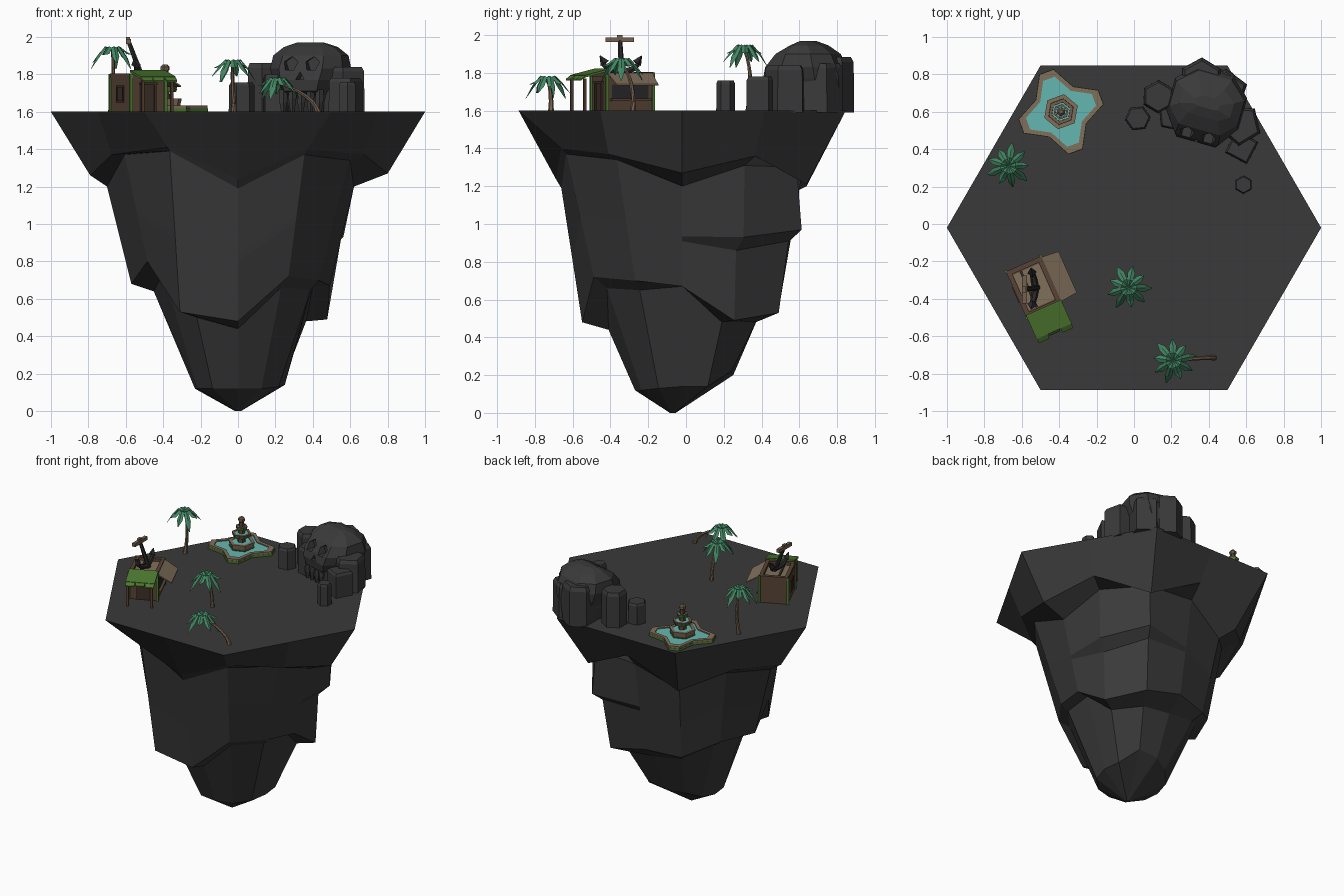
import bpy, bmesh, math
from mathutils import Matrix, Vector

if "Cube" in bpy.data.objects:
    bpy.data.objects.remove(bpy.data.objects["Cube"])


def material(name, rgb):
    m = bpy.data.materials.new(name)
    m.diffuse_color = (*rgb, 1)
    m.use_nodes = True
    m.node_tree.nodes["Principled BSDF"].inputs["Base Color"].default_value = m.diffuse_color
    return m


ROCK = material("dark rock", (.042, .042, .042))
LEAF = material("palm green", (.055, .24, .125))
TRUNK = material("trunk brown", (.17, .115, .075))
WALL = material("wall brown", (.095, .055, .035))
DARK = material("dark wood", (.045, .028, .02))
TAN = material("tan stone", (.22, .16, .105))
MOSS = material("moss green", (.075, .19, .03))
WATER = material("teal water", (.13, .47, .44))
IRON = material("dark iron", (.022, .022, .024))


def mesh(name, verts, faces, mat, M=Matrix()):
    bm = bmesh.new()
    vs = [bm.verts.new(M @ Vector(v)) for v in verts]
    for f in faces:
        bm.faces.new([vs[i] for i in f])
    bmesh.ops.recalc_face_normals(bm, faces=bm.faces)
    me = bpy.data.meshes.new(name)
    bm.to_mesh(me)
    bm.free()
    me.materials.append(mat)
    ob = bpy.data.objects.new(name, me)
    bpy.context.collection.objects.link(ob)
    return ob


def loft(name, rings, mat, M=Matrix()):
    n = len(rings[0])
    faces = [(k * n + i, k * n + (i + 1) % n, (k + 1) * n + (i + 1) % n, (k + 1) * n + i)
             for k in range(len(rings) - 1) for i in range(n)]
    last = (len(rings) - 1) * n
    faces += [tuple(range(n)), tuple(range(last, last + n))]
    return mesh(name, [p for r in rings for p in r], faces, mat, M)


def circle(n, r, z, rot=0, x=0, y=0):
    return [(x + r * math.cos(rot + math.tau * i / n), y + r * math.sin(rot + math.tau * i / n), z)
            for i in range(n)]


def box(name, c, s, mat, M=Matrix()):
    x, y, z = (v / 2 for v in s)
    q = [(-x, -y), (x, -y), (x, y), (-x, y)]
    return loft(name, [[(c[0] + a, c[1] + b, c[2] + h) for a, b in q] for h in (-z, z)], mat, M)


def slab(name, corners, t, mat, M):
    return loft(name, [corners, [(x, y, z - t) for x, y, z in corners]], mat, M)


def tube(name, path, radii, n, mat, M=Matrix()):
    rings = []
    for i, p in enumerate(path):
        d = Vector(path[min(i + 1, len(path) - 1)]) - Vector(path[max(i - 1, 0)])
        q = d.to_track_quat('Z', 'Y')
        rings.append([Vector(p) + q @ Vector(c) for c in circle(n, radii[i], 0)])
    return loft(name, rings, mat, M)


def place(x, y, deg):
    return Matrix.Translation((x, y, 1.6)) @ Matrix.Rotation(math.radians(deg), 4, 'Z')


# floating island: rings of (radius, height) every 30 degrees, ledge by ledge
lip = [(.8, 1.27), (.77, 1.36), (.76, 1.21), (.73, 1.4), (.76, 1.2), (.76, 1.33),
       (.79, 1.26), (.78, 1.37), (.75, 1.41), (.67, 1.24), (.74, 1.4), (.78, 1.37)]
upper = [(.62, 1.2), (.66, 1.31), (.7, 1.3), (.64, 1.3), (.64, 1.15), (.63, 1.25),
         (.7, 1.2), (.7, 1.37), (.73, 1.39), (.64, 1.19), (.71, 1.37), (.69, 1.34)]
lower = [(.49, .67), (.55, .49), (.59, .53), (.52, .6), (.52, .58), (.53, .68),
         (.57, .68), (.56, .8), (.62, .53), (.53, .48), (.54, .72), (.5, .7)]
neck = [(.4, .67), (.42, .48), (.45, .48), (.4, .5), (.44, .53), (.44, .62),
        (.45, .64), (.46, .74), (.44, .5), (.39, .44), (.46, .66), (.45, .65)]
foot = [(.25, .14), (.27, .14), (.3, .22), (.27, .2), (.24, .18), (.24, .14),
        (.23, .12), (.25, .12), (.27, .12), (.25, .12), (.25, .12), (.25, .13)]
mid1, mid2 = ([tuple(a + (b - a) * t for a, b in zip(p, q)) for p, q in zip(upper, lower)]
              for t in (.5, .55))
mid1[1:3] = [(.65, .93), (.73, .97)]
mid2[1:3] = [(.57, .86), (.65, .91)]
top = [(1 if i % 2 == 0 else math.sqrt(.75), 1.6) for i in range(12)]
tip = [(.015, 0)] * 12


def polar(ring, cy=-.02):
    return [(r * math.cos(i * math.pi / 6), cy + r * math.sin(i * math.pi / 6), z)
            for i, (r, z) in enumerate(ring)]


loft("floating_island", [polar(r) for r in (top, lip, upper, mid1, mid2, lower, neck, foot)]
     + [polar(tip, -.07)], ROCK)

# skull-shaped boulder: height, half width, front, back
S = place(.385, .63, -16)
rows = [(-.01, .14, -.1, .2), (.09, .15, -.15, .21), (.11, .15, -.19, .21), (.17, .18, -.2, .21),
        (.23, .2, -.185, .2), (.3, .19, -.13, .17), (.345, .14, -.06, .11), (.37, .07, -.01, .05)]
skull = loft("skull_rock", [[(w, .4 * f, z), (w, .5 * b, z), (.5 * w, b, z), (-.5 * w, b, z),
                             (-w, .5 * b, z), (-w, .4 * f, z), (-.6 * w, f, z), (.6 * w, f, z)]
                            for z, w, f, b in rows], ROCK, S)
for name, x, z, r, n in (("left_eye", -.06, .255, .04, 5), ("right_eye", .06, .255, .04, 5),
                         ("nose", 0, .185, .028, 3)):
    cutter = loft(name + "_cutter", [[(x + a, y, z + b) for a, b, _ in circle(n, r, 0, math.pi / 2)]
                                     for y in (-.3, -.12)], ROCK, S)
    cutter.hide_render = True
    cutter.hide_set(True)
    cutter.display_type = 'WIRE'
    m = skull.modifiers.new(name, 'BOOLEAN')
    m.operation, m.object, m.solver = 'DIFFERENCE', cutter, 'EXACT'
for i in range(5):
    x = (i - 2) * .05
    loft("tooth", [circle(5, .012, 0, 0, x, -.17), circle(5, .022, .05 + .02 * (i % 2), 0, x, -.17),
                   circle(5, .022, .12, 0, x, -.165)], ROCK, S)

# standing stones round the skull: x, y, radius, height, sides, turn
for x, y, r, h, n, rot in ((.02, .565, .07, .155, 6, .1), (.13, .68, .09, .26, 6, .5),
                           (.36, .77, .12, .285, 6, .5), (.49, .71, .12, .25, 5, .3),
                           (.57, .53, .115, .24, 5, -.4), (.575, .41, .095, .18, 4, .3),
                           (.585, .21, .05, .16, 6, .5), (.2, .57, .075, .2, 5, .1)):
    loft("standing_stone", [circle(n, r, 1.59, rot, x, y), circle(n, r * .98, 1.6 + h * .9, rot, x, y),
                            circle(n, r * .85, 1.6 + h, rot, x, y)], ROCK)


# palms: curved trunk and folded drooping leaves
def palm(base, crown, bend):
    a, c, b = Vector(base), Vector(crown), Vector(bend)
    ts = [i / 6 for i in range(7)]
    tube("palm_trunk", [a * (1 - t) ** 2 + b * 2 * t * (1 - t) + c * t * t for t in ts],
         [.017, .013, .012, .011, .01, .009, .008], 6, TRUNK)
    for k in range(9):
        g = math.tau * k / 9 + crown[0]
        d, s = Vector((math.cos(g), math.sin(g), 0)), Vector((-math.sin(g), math.cos(g), 0))
        L = (.125, .105, .115)[k % 3]
        drop = (-.09, -.015, -.06)[k % 3]
        st = [(0, .004, .01), (.35, .016, .03), (.7, .02, drop * .3 + .005), (1, .003, drop)]
        vs = []
        for t, w, z in st:
            p = c + d * L * t + Vector((0, 0, z))
            vs += [p - s * w - Vector((0, 0, w * .6)), p, p + s * w - Vector((0, 0, w * .6))]
        fs = [(3 * i + j, 3 * i + j + 1, 3 * i + j + 4, 3 * i + j + 3) for i in range(3) for j in range(2)]
        mesh("palm_leaf", vs, fs, LEAF)


palm((-.68, .33, 1.59), (-.67, .31, 1.92), (-.66, .36, 1.8))
palm((-.02, -.28, 1.59), (-.03, -.34, 1.85), (-.03, -.27, 1.76))
palm((.43, -.715, 1.59), (.21, -.73, 1.755), (.41, -.71, 1.69))

# hut
H = place(-.535, -.337, 24)
box("hut_walls", (0, 0, .09), (.2, .265, .184), WALL, H)
box("hut_roof_floor", (0, 0, .183), (.15, .21, .006), TAN, H)
for s in (-1, 1):
    box("roof_beam_side", (s * .09, 0, .192), (.026, .27, .022), WALL, H)
    box("roof_beam_end", (0, s * .123, .193), (.2, .026, .022), WALL, H)
    box("awning_post", (s * .085, -.255, .085), (.014, .014, .17), WALL, H)
    box("door_frame_side", (s * .04, -.135, .075), (.012, .016, .15), DARK, H)
    box("window_frame_side", (-.102, s * .04, .095), (.012, .01, .08), DARK, H)
    box("window_frame_end", (-.102, 0, .095 + s * .04), (.012, .09, .01), DARK, H)
    for t in (-1, 1):
        box("corner_post", (s * .101, t * .134, .1), (.016, .016, .205), MOSS, H)
box("roof_tie", (-.03, 0, .19), (.014, .21, .01), DARK, H)
box("door_frame_top", (0, -.135, .15), (.1, .018, .014), DARK, H)
box("door", (0, -.133, .072), (.07, .006, .144), DARK, H)
box("side_window", (-.1, 0, .095), (.006, .07, .07), DARK, H)
box("serving_hatch", (.1, 0, .1), (.006, .21, .075), IRON, H)
box("hatch_counter", (.108, 0, .058), (.03, .23, .012), WALL, H)
slab("green_awning", [(-.1, -.12, .222), (.105, -.12, .222), (.105, -.26, .188), (-.1, -.26, .188)],
     .012, MOSS, H)
for i in range(3):
    x = -.066 + .069 * i
    slab("awning_flap", [(x - .033, -.26, .185), (x + .033, -.26, .185),
                         (x + .03, -.285 + .012 * (i % 2), .168), (x - .03, -.285 + .012 * (i % 2), .168)],
         .008, MOSS, H)
slab("tan_awning", [(.1, -.13, .2), (.1, .13, .2), (.198, .12, .14), (.198, -.12, .14)], .008, TAN, H)

# anchor leaning on the roof
tube("anchor_shank", [(-.515, -.34, 1.79), (-.588, -.35, 1.985)], [.016, .012], 6, IRON)
box("anchor_stock", (-.585, -.35, 1.975), (.025, .15, .025), TRUNK)
box("anchor_top", (-.588, -.35, 1.99), (.02, .03, .02), TRUNK)
arc = [math.radians(a) for a in range(190, 351, 20)]
tube("anchor_arms", [(-.525 - .02 * abs(math.cos(a)), -.345 + .1 * math.cos(a), 1.875 + .07 * math.sin(a)) for a in arc],
     [.008, .014, .017, .018, .018, .018, .017, .014, .008], 6, IRON)
for s in (-1, 1):
    tube("anchor_fluke", [(-.545, -.345 + s * .085, 1.85), (-.55, -.345 + s * .11, 1.89)], [.026, .003], 4, IRON)

# fountain with four-pointed basin
F = place(-.39, .6, 20)


def star(s, z):
    pts = []
    for k in range(4):
        for a, r in ((-10, .232), (10, .232), (45, .15)):
            g = math.radians(90 * k + a)
            pts.append((s * r * math.cos(g), s * r * math.sin(g), z))
    return pts


loft("fountain_moss_base", [star(1, -.005), star(1, .018)], MOSS, F)
loft("fountain_rim", [star(.99, .016), star(.99, .032), star(.82, .032), star(.82, .018)], TAN, F)
loft("fountain_water", [star(.83, .01), star(.83, .024)], WATER, F)
for z0, z1, r in ((.02, .07, .095), (.11, .135, .07), (.165, .185, .042)):
    loft("fountain_bowl", [circle(6, r * .88, z0), circle(6, r, z1), circle(6, r * .75, z1),
                           circle(6, r * .7, z1 - .01)], TAN if r > .08 else TRUNK, F)
    loft("bowl_moss", [circle(6, r * .9, z0 - .004), circle(6, r * .98, z0 + .012)], MOSS, F)
    loft("bowl_water", [circle(6, r * .7, z1 - .012), circle(6, r * .76, z1 - .004)], WATER, F)
loft("fountain_column", [circle(6, .03, .05), circle(6, .018, .22)], WALL, F)
loft("fountain_knob", [circle(6, .014, .21), circle(6, .025, .225), circle(6, .025, .24), circle(6, .012, .252)],
     TRUNK, F)
